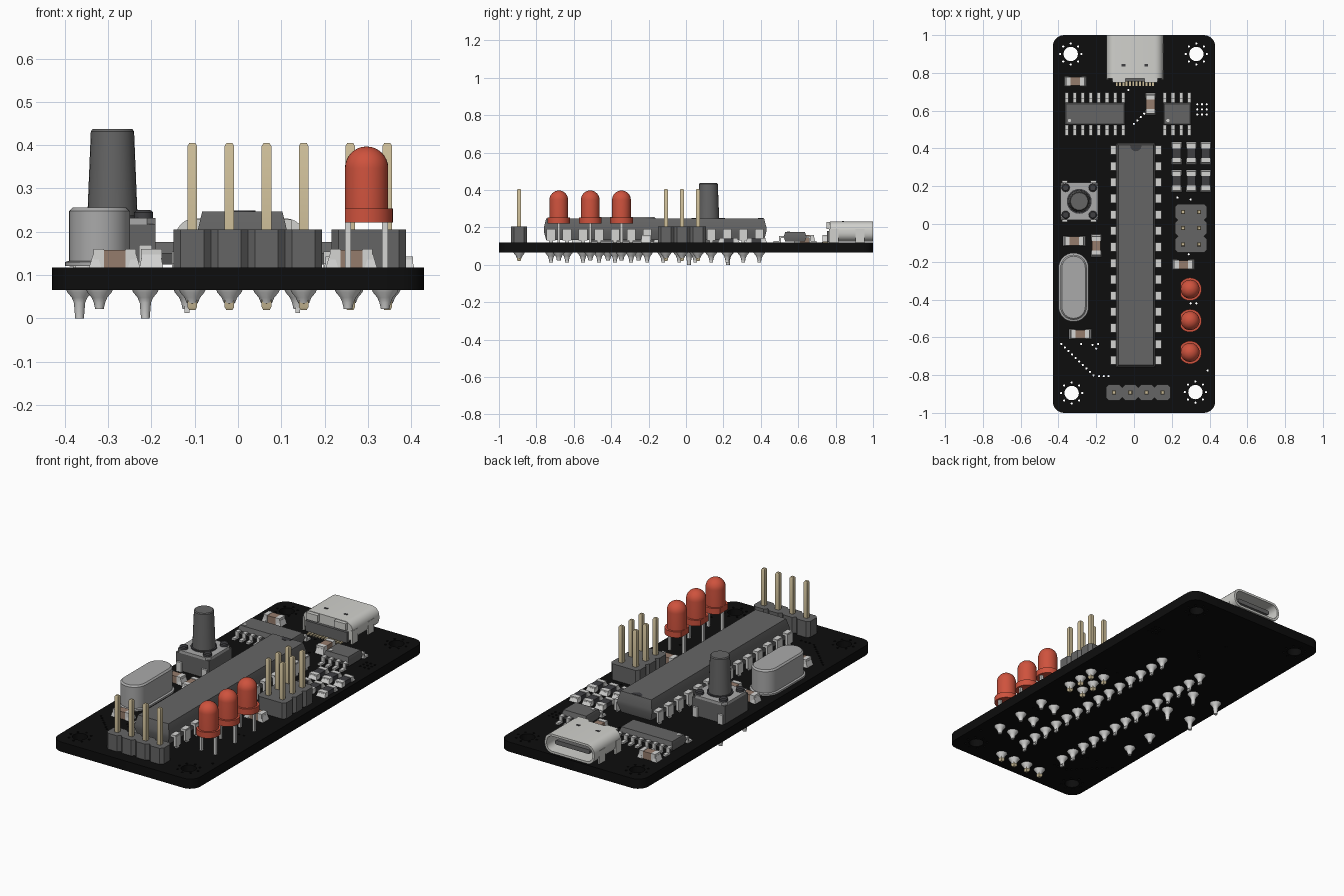
import bpy, bmesh, math
from mathutils import Matrix, Vector

if "Cube" in bpy.data.objects:
    bpy.data.objects.remove(bpy.data.objects["Cube"])

COLOURS = {
    "board black": (0.004, 0.004, 0.004),
    "plastic grey": (0.13, 0.13, 0.13),
    "dark grey": (0.05, 0.05, 0.055),
    "can grey": (0.4, 0.4, 0.4),
    "tin": (0.66, 0.66, 0.65),
    "shell metal": (0.64, 0.64, 0.61),
    "pin gold": (0.62, 0.52, 0.32),
    "lamp red": (0.62, 0.085, 0.047),
    "ceramic brown": (0.3, 0.2, 0.15),
}
MATS = {}
for name, rgb in COLOURS.items():
    m = bpy.data.materials.new(name)
    m.use_nodes = True
    m.diffuse_color = (*rgb, 1)
    m.node_tree.nodes["Principled BSDF"].inputs["Base Color"].default_value = (*rgb, 1)
    MATS[name] = m

TOP, BOTTOM, PITCH = 0.118, 0.065, 0.0857
made = []


def outline(w, d, r=0, n=1):
    """Rectangle with rounded (n > 1) or chamfered (n = 1) corners."""
    pts = []
    for k, (sx, sy) in enumerate(((1, 1), (-1, 1), (-1, -1), (1, -1))):
        for i in range(n + 1):
            a = (k + i / n) * math.pi / 2
            p = Vector((sx * (w / 2 - r) + r * math.cos(a), sy * (d / 2 - r) + r * math.sin(a)))
            if not pts or (p - pts[-1]).length > 1e-5:
                pts.append(p)
    if (pts[0] - pts[-1]).length < 1e-5:
        pts.pop()
    return pts


def circle(r, n=6):
    return outline(2 * r, 2 * r, r, n)


class Part:
    def __init__(self, name):
        self.name, self.bm, self.mats = name, bmesh.new(), []

    def loft(self, sections, mat, at=(0, 0, 0), turn=Matrix()):
        """Skin a stack of (outline, height) sections and cap both ends."""
        if mat not in self.mats:
            self.mats.append(mat)
        rings = [[self.bm.verts.new(Vector(at) + turn @ Vector((p.x, p.y, z))) for p in pts]
                 for pts, z in sections]
        faces = [self.bm.faces.new(rings[0][::-1]), self.bm.faces.new(rings[-1])]
        for a, b in zip(rings, rings[1:]):
            for i in range(len(a)):
                j = (i + 1) % len(a)
                faces.append(self.bm.faces.new((a[i], a[j], b[j], b[i])))
        for f in faces:
            f.material_index = self.mats.index(mat)

    def box(self, x, y, z0, z1, w, d, mat):
        self.loft([(outline(w, d), z0), (outline(w, d), z1)], mat, (x, y, 0))

    def lathe(self, profile, mat, x, y, n=6):
        self.loft([(circle(r, n), z) for r, z in profile], mat, (x, y, 0))

    def finish(self):
        bmesh.ops.recalc_face_normals(self.bm, faces=self.bm.faces)
        me = bpy.data.meshes.new(self.name)
        self.bm.to_mesh(me)
        self.bm.free()
        for m in self.mats:
            me.materials.append(MATS[m])
        ob = bpy.data.objects.new(self.name, me)
        bpy.context.collection.objects.link(ob)
        made.append(ob)


# Circuit board with mounting holes and vias
loops = [outline(0.86, 2, 0.06, 6)]
vias = [(-0.385 + 0.019 * i, -0.635 - 0.0185 * i) for i in range(10)]
vias += [(x, -0.805) for x in (-0.185, -0.16, -0.135)]
vias += [(0.335 + 0.025 * i, 0.58 + 0.027 * j) for i in range(3) for j in range(3)]
vias += [(0.0 + 0.018 * i, 0.53 + 0.018 * i) for i in range(4)]
vias += [(-0.28, -0.635), (-0.22, -0.64), (-0.19, -0.635), (-0.2, -0.66), (0.39, -0.775),
         (0.3, -0.42), (0.33, -0.42), (0.29, -0.16), (-0.03, 0.71), (0.3, 0.13), (0.23, 0.14)]
for hx, hy in ((-0.335, 0.9), (0.33, 0.9), (-0.33, -0.895), (0.325, -0.89)):
    loops.append([p + Vector((hx, hy)) for p in circle(0.038, 6)])
    vias += [(hx + 0.056 * math.cos(k * math.pi / 4), hy + 0.056 * math.sin(k * math.pi / 4))
             for k in range(8)]
loops += [[p + Vector(v) for p in circle(0.006, 2)] for v in vias]
cu = bpy.data.curves.new("board_outline", "CURVE")
cu.dimensions, cu.fill_mode, cu.extrude = "2D", "BOTH", (TOP - BOTTOM) / 2
for pts in loops:
    s = cu.splines.new("POLY")
    s.points.add(len(pts) - 1)
    for sp, p in zip(s.points, pts):
        sp.co = (p.x, p.y, 0, 1)
    s.use_cyclic_u = True
tmp = bpy.data.objects.new("board_outline", cu)
bpy.context.collection.objects.link(tmp)
bpy.context.view_layer.update()
mesh = bpy.data.meshes.new_from_object(tmp.evaluated_get(bpy.context.evaluated_depsgraph_get()))
bpy.data.objects.remove(tmp)
mesh.transform(Matrix.Translation((0, 0, (TOP + BOTTOM) / 2)))
mesh.materials.clear()
mesh.materials.append(MATS["board black"])
board = bpy.data.objects.new("circuit_board", mesh)
bpy.context.collection.objects.link(board)
made.append(board)

# Solder joints under the board, gathered as the leaded parts are built
solder = Part("solder_joints")


def joint(x, y, tip=0.025):
    solder.lathe([(0.031, BOTTOM + 0.002), (0.028, 0.06), (0.018, 0.048), (0.013, 0.036),
                  (0.01, tip)], "tin", x, y, 3)


# Pin headers
def header(name, cx, cy, cols, rows, cell_cols, cell_rows):
    part = Part(name)
    w, d = PITCH * cols / cell_cols, PITCH * rows / cell_rows
    for i in range(cell_cols):
        for j in range(cell_rows):
            o = outline(w, d, 0.016)
            part.loft([(o, TOP), (o, 0.205)], "plastic grey",
                      (cx + (i - (cell_cols - 1) / 2) * w, cy + (j - (cell_rows - 1) / 2) * d, 0))
    for i in range(cols):
        for j in range(rows):
            x, y = cx + (i - (cols - 1) / 2) * PITCH, cy + (j - (rows - 1) / 2) * PITCH
            full, tip = outline(0.022, 0.022), outline(0.014, 0.014)
            part.loft([(tip, 0.019), (full, 0.026), (full, 0.398), (tip, 0.405)], "pin gold", (x, y, 0))
            joint(x, y, 0.034)
    part.finish()


header("front_pin_header", 0.023, -0.892, 4, 1, 4, 1)
header("side_pin_header", 0.302, -0.022, 2, 3, 1, 3)

# Large dual-row chip
chip = Part("main_chip")
cx, cy = 0.01, -0.165
chip.loft([(outline(0.18, 1.165), 0.132), (outline(0.208, 1.19), 0.178),
           (outline(0.208, 1.19), 0.2), (outline(0.185, 1.165), 0.247)], "plastic grey", (cx, cy, 0))
notch = [Vector((0.03 * math.cos(a), -0.03 * math.sin(a))) for a in [math.pi * k / 8 for k in range(9)]]
chip.loft([(notch, 0.245), (notch, 0.249)], "dark grey", (cx, cy + 0.58, 0))
for side in (-1, 1):
    for i in range(14):
        x, y = cx + side * 0.128, cy + (i - 6.5) * PITCH
        chip.box(x - side * 0.018, y, 0.178, 0.192, 0.045, 0.046, "tin")
        chip.box(x, y, 0.13, 0.186, 0.014, 0.046, "tin")
        chip.box(x, y, 0.012, 0.13, 0.011, 0.02, "tin")
        joint(x, y, 0.022)
chip.finish()


# Small surface chips
def small_chip(name, cx, pins):
    part, cy, step = Part(name), 0.583, PITCH / 2
    w = pins * step - 0.02
    part.loft([(outline(w - 0.01, 0.105), 0.125), (outline(w, 0.122), 0.15),
               (outline(w - 0.015, 0.105), 0.176)], "plastic grey", (cx, cy, 0))
    part.lathe([(0.009, 0.175), (0.009, 0.178)], "tin", cx - w / 2 + 0.027, cy - 0.035, 3)
    for side in (-1, 1):
        for i in range(pins):
            x = cx + (i - (pins - 1) / 2) * step
            for off, z0, z1, d in ((0.068, 0.144, 0.154, 0.03), (0.08, 0.12, 0.154, 0.01),
                                   (0.096, TOP, 0.128, 0.036)):
                part.box(x, cy + side * off, z0, z1, 0.019, d, "tin")
    part.finish()


small_chip("wide_surface_chip", -0.207, 8)
small_chip("narrow_surface_chip", 0.228, 4)


# Chip capacitors and resistors
def two_terminal(name, x, y, upright, body, height):
    part = Part(name)
    turn = Matrix.Rotation(math.pi / 2 if upright else 0, 4, "Z")
    mid = outline(0.06, 0.046)
    part.loft([(mid, TOP), (mid, TOP + height - 0.002)], body, (x, y, 0), turn)
    for s in (-1, 1):
        at = Vector((x, y, 0)) + turn @ Vector((s * 0.037, 0, 0))
        part.loft([(outline(0.024, 0.048), TOP), (outline(0.024, 0.048), TOP + height)], "tin", at, turn)
        at += turn @ Vector((s * 0.008, 0, 0))
        part.loft([(outline(0.028, 0.054), TOP), (outline(0.01, 0.044), TOP + height * 0.7)], "tin", at, turn)
    part.finish()


for i, (x, y, up) in enumerate(((-0.31, 0.755, 0), (0.087, 0.635, 1), (-0.317, -0.09, 0),
                                (-0.2, -0.115, 1), (0.262, -0.215, 0), (-0.285, -0.583, 0))):
    two_terminal(f"capacitor_{i + 1}", x, y, up, "ceramic brown", 0.042)
for i in range(3):
    for j, y in enumerate((0.375, 0.228)):
        two_terminal(f"resistor_{i + 1}_{j + 1}", 0.226 + 0.077 * i, y, 1, "dark grey", 0.025)

# Red lamps with flattened flanges
for i, y in enumerate((-0.345, -0.512, -0.68)):
    lamp, x = Part(f"lamp_{i + 1}"), 0.297
    flange = [Vector((max(p.x, -0.05), p.y)) for p in circle(0.061, 8)]
    lamp.loft([(flange, 0.222), (flange, 0.254)], "lamp red", (x, y, 0))
    dome = [(0.05 * math.cos(a), 0.347 + 0.05 * math.sin(a)) for a in [k * math.pi / 16.2 for k in range(9)]]
    lamp.lathe([(0.05, 0.25)] + dome, "lamp red", x, y, 8)
    for s in (-1, 1):
        lamp.box(x + s * PITCH / 2, y, 0.03, 0.223, 0.014, 0.014, "tin")
        joint(x + s * PITCH / 2, y, 0.022)
    lamp.finish()

# Crystal can
can, x, y = Part("crystal_can"), -0.32, -0.335
rim, wall, lid = outline(0.16, 0.365, 0.08, 8), outline(0.14, 0.345, 0.07, 8), outline(0.124, 0.329, 0.062, 8)
can.loft([(rim, 0.121), (rim, 0.13), (wall, 0.133), (wall, 0.248), (lid, 0.256)], "can grey", (x, y, 0))
can.finish()
for s in (-1, 1):
    joint(x, y + s * 0.082, 0.022)

# Push button
button, x, y = Part("push_button"), -0.29, 0.12
button.box(x, y, 0.12, 0.218, 0.198, 0.198, "plastic grey")
plate = outline(0.2, 0.2, 0.02)
button.loft([(plate, 0.217), (plate, 0.232)], "can grey", (x, y, 0))
button.lathe([(0.066, 0.23), (0.066, 0.238)], "dark grey", x, y)
button.lathe([(0.058, 0.235), (0.05, 0.432), (0.046, 0.437)], "plastic grey", x, y)
for sx in (-1, 1):
    for sy in (-1, 1):
        button.lathe([(0.022, 0.23), (0.022, 0.245), (0.016, 0.25)], "dark grey", x + sx * 0.072, y + sy * 0.072, 3)
        button.box(x + sx * 0.076, y + sy * 0.104, 0.05, 0.17, 0.03, 0.012, "tin")
        joint(x + sx * 0.076, y + sy * 0.104, 0.0)
button.finish()
solder.finish()

# Rear socket: hollow shell, tongue, tabs and contacts
socket = Part("rear_socket")
turn = Matrix.Rotation(math.pi / 2, 4, "X")
outer, inner = outline(0.3, 0.106, 0.045, 6), outline(0.276, 0.082, 0.034, 6)
socket.loft([(outer, -0.77), (outer, -1), (inner, -1), (inner, -0.81)], "shell metal", (0.005, 0, 0.178), turn)
tongue = outline(0.21, 0.024, 0.006)
socket.loft([(tongue, -0.8), (tongue, -0.975)], "plastic grey", (0.005, 0, 0.178), turn)
socket.box(0.005, 0.775, 0.122, 0.18, 0.25, 0.04, "plastic grey")
for s in (-1, 1):
    for ty in (0.79, 0.93):
        socket.box(0.005 + s * 0.146, ty, 0.1, 0.19, 0.01, 0.05, "shell metal")
    socket.box(0.005 + s * 0.06, 0.84, 0.229, 0.233, 0.02, 0.012, "dark grey")
    socket.box(0.005 + s * 0.085, 0.762, 0.19, 0.228, 0.07, 0.024, "shell metal")
for i in range(12):
    socket.box(0.005 + (i - 5.5) * 0.0175, 0.745, TOP, 0.124, 0.01, 0.03, "pin gold")
socket.finish()

# Smooth the round surfaces, keep edges crisp
bpy.ops.object.select_all(action="DESELECT")
for ob in made:
    ob.select_set(True)
bpy.context.view_layer.objects.active = board
bpy.ops.object.shade_smooth_by_angle(angle=math.radians(32))
